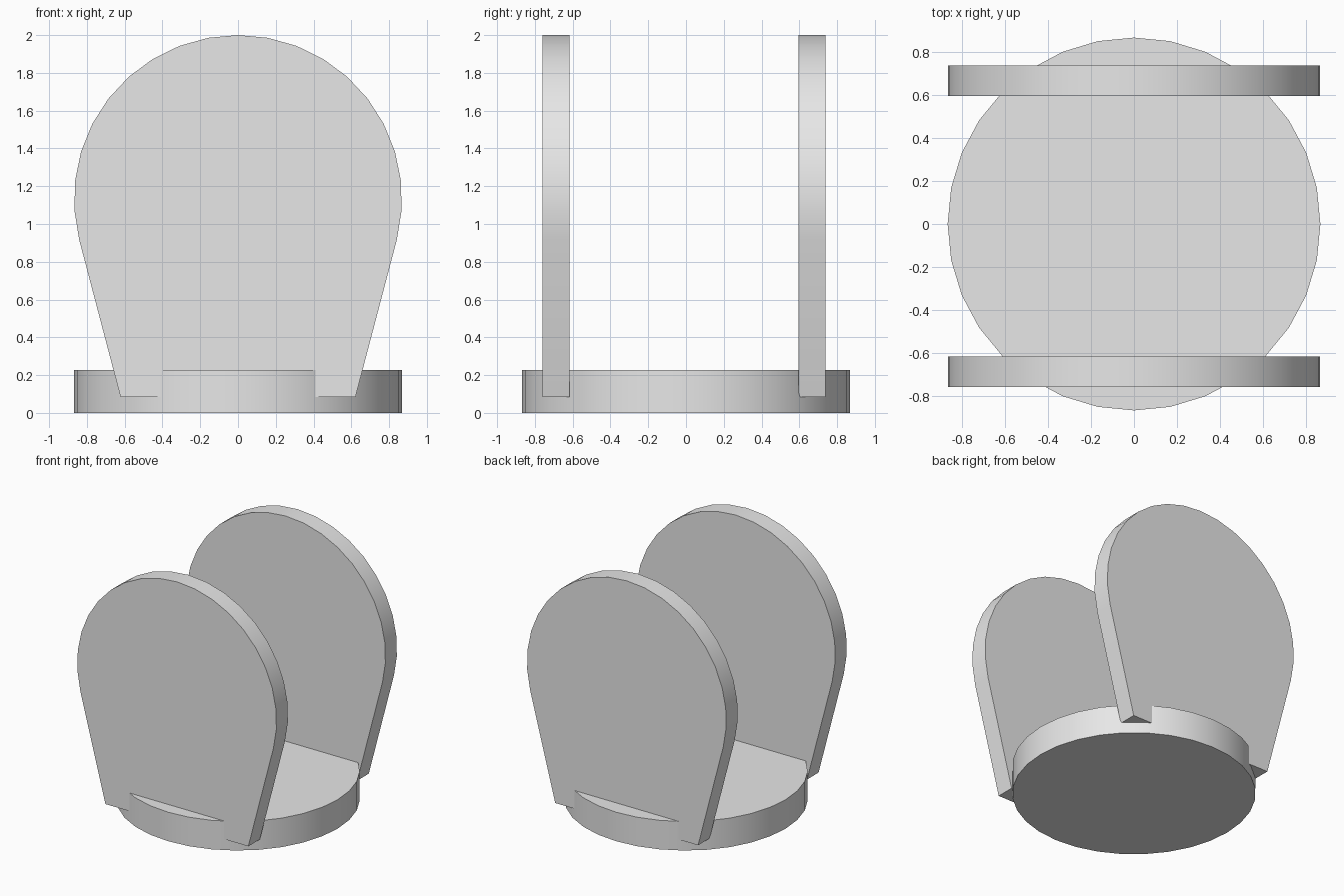
import bpy, bmesh, math

cube = bpy.data.objects.get("Cube")
if cube:
    bpy.data.objects.remove(cube, do_unlink=True)

grey = bpy.data.materials.new("light_grey")
grey.use_nodes = True
colour = (0.8, 0.8, 0.8, 1)
grey.diffuse_color = colour
grey.node_tree.nodes["Principled BSDF"].inputs["Base Color"].default_value = colour


def extrude(name, outline, direction):
    """Extrude a closed outline of 3D points into a solid."""
    bm = bmesh.new()
    base = bm.faces.new([bm.verts.new(p) for p in outline])
    top = bmesh.ops.extrude_face_region(bm, geom=[base])["geom"]
    bmesh.ops.translate(bm, vec=direction,
                        verts=[v for v in top if isinstance(v, bmesh.types.BMVert)])
    bmesh.ops.recalc_face_normals(bm, faces=bm.faces)
    mesh = bpy.data.meshes.new(name)
    bm.to_mesh(mesh)
    bm.free()
    mesh.materials.append(grey)
    obj = bpy.data.objects.new(name, mesh)
    bpy.context.collection.objects.link(obj)
    bpy.ops.object.select_all(action="DESELECT")
    obj.select_set(True)
    bpy.context.view_layer.objects.active = obj
    bpy.ops.object.shade_smooth_by_angle(angle=math.radians(30))
    return obj


RADIUS = 0.868

# Round base
angles = [math.tau * i / 32 for i in range(32)]
extrude("base_disc", [(RADIUS * math.cos(a), RADIUS * math.sin(a), 0) for a in angles],
        (0, 0, 0.228))

# Upright plates: a round head whose tangents taper to a flat foot
SEGMENTS = 20
start = math.radians(-14.4)
step = (math.pi - 2 * start) / SEGMENTS
centre = 2 - RADIUS
profile = [(RADIUS * math.cos(start + i * step), centre + RADIUS * math.sin(start + i * step))
           for i in range(SEGMENTS + 1)]
profile += [(-0.622, 0.085), (0.622, 0.085)]
for name, y in (("front_plate", -0.76), ("back_plate", 0.595)):
    extrude(name, [(x, y, z) for x, z in profile], (0, 0.143, 0))
